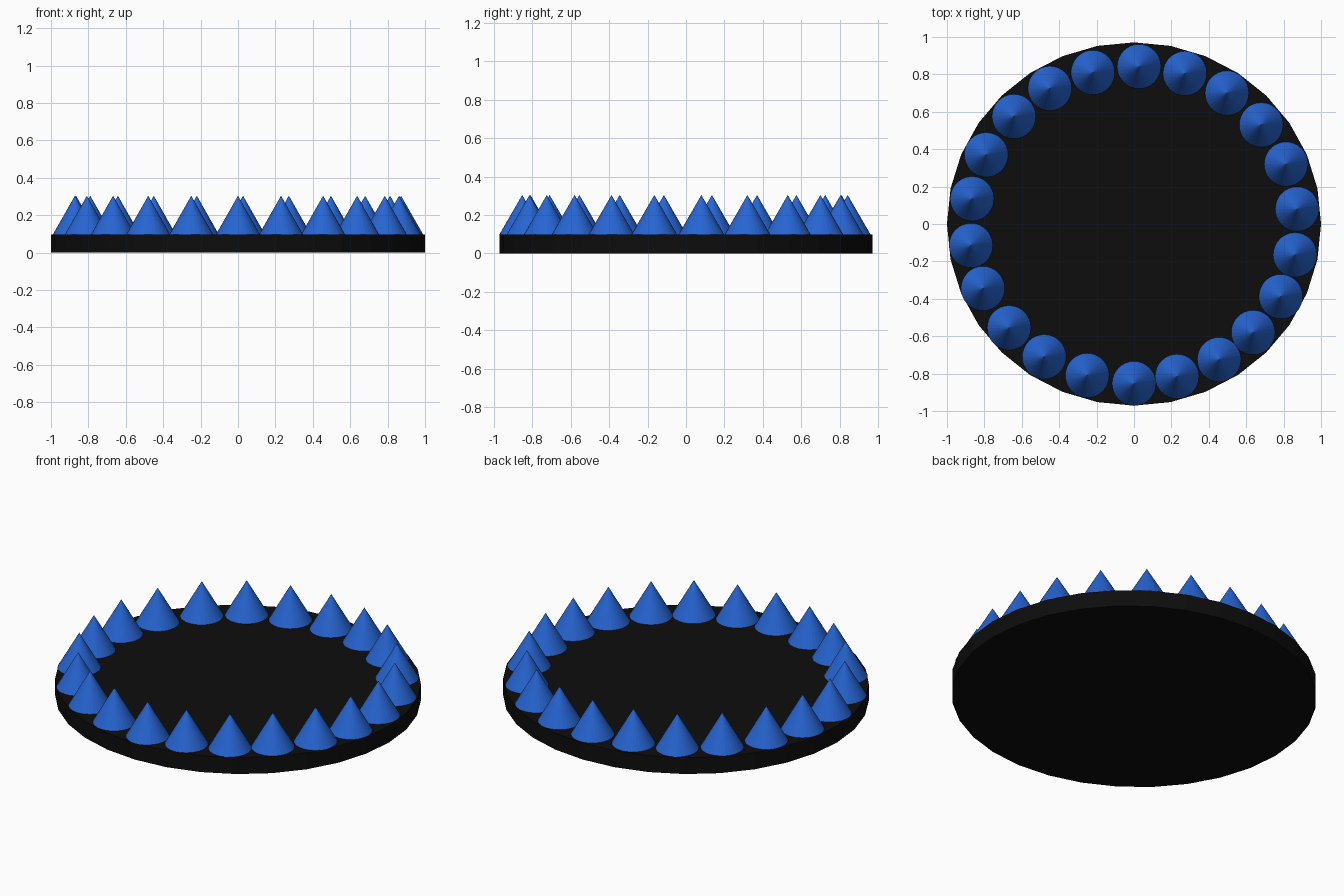
import bpy

if "Cube" in bpy.data.objects:
    bpy.data.objects.remove(bpy.data.objects["Cube"])


def material(name, color):
    m = bpy.data.materials.new(name)
    m.diffuse_color = color
    m.use_nodes = True
    m.node_tree.nodes["Principled BSDF"].inputs["Base Color"].default_value = m.diffuse_color
    return m


black = material("black", (0.004, 0.004, 0.004, 1))
blue = material("blue", (0.02, 0.13, 0.65, 1))


def cone(name, xy, z0, z1, rx, ry, top, mat):
    bpy.ops.mesh.primitive_cone_add(vertices=32, radius1=1, radius2=top, depth=1,
                                    location=(xy[0], xy[1], (z0 + z1) / 2))
    ob = bpy.context.object
    ob.name = name
    ob.scale = (rx, ry, z1 - z0)
    bpy.ops.object.transform_apply(location=False, rotation=False, scale=True)
    ob.data.materials.append(mat)
    return ob


# Flat, slightly oval base disc
BASE_TOP = 0.098
cone("base_disc", (0, 0), 0, BASE_TOP, 1.0, 0.971, 1, black)

# Hand-placed ring of spikes, clockwise from the back
spots = [(.027, .842), (.272, .805), (.497, .70), (.68, .53), (.813, .32), (.872, .08),
         (.861, -.165), (.785, -.388), (.637, -.58), (.455, -.725), (.23, -.815),
         (0, -.853), (-.25, -.81), (-.48, -.71), (-.668, -.555), (-.808, -.345),
         (-.872, -.115), (-.866, .135), (-.79, .37), (-.642, .575), (-.45, .725),
         (-.22, .81)]
for i, xy in enumerate(spots):
    cone(f"spike_{i + 1}", xy, BASE_TOP, 0.304, 0.117, 0.119, 0, blue)
